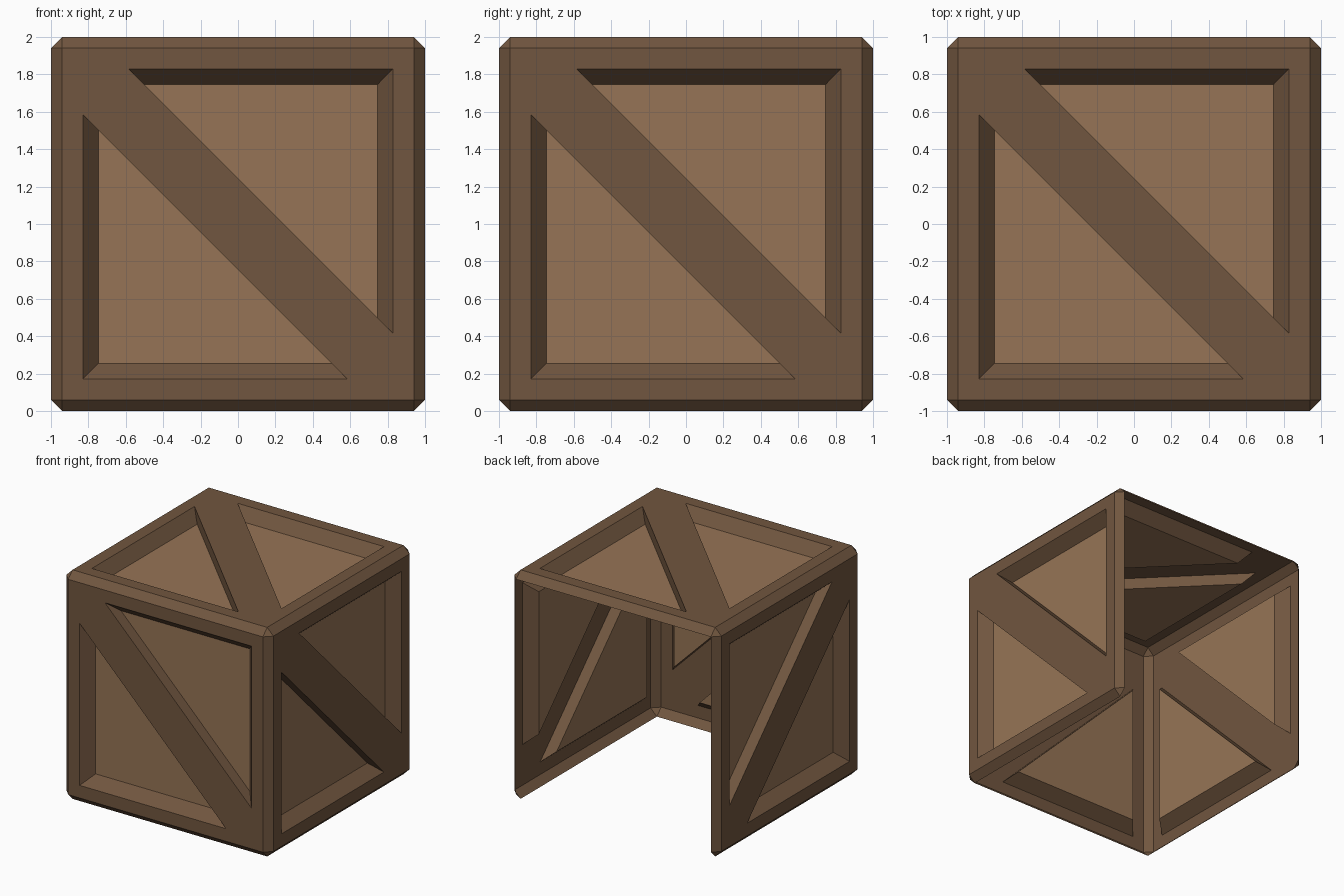
import bpy, bmesh
from mathutils import Vector

if "Cube" in bpy.data.objects:
    bpy.data.objects.remove(bpy.data.objects["Cube"])

CH, DEPTH = 0.06, 0.10          # edge chamfer, recess depth
E, R, S, T = 1 - CH, 0.83, 0.085, 0.585   # frame edge, recess edge, wall slope run, diagonal end


def material(name, color):
    m = bpy.data.materials.new(name)
    m.diffuse_color = (*color, 1)
    m.use_nodes = True
    m.node_tree.nodes["Principled BSDF"].inputs["Base Color"].default_value = m.diffuse_color
    return m


FRAME = material("frame_wood", (0.165, 0.093, 0.050))
BOARD = material("board_wood", (0.305, 0.175, 0.092))


def finish(bm, name):
    me = bpy.data.meshes.new(name)
    bm.to_mesh(me)
    bm.free()
    me.materials.append(FRAME)
    me.materials.append(BOARD)
    ob = bpy.data.objects.new(name, me)
    bpy.context.collection.objects.link(ob)
    return ob


def side_panel(name, u, v, n):
    """Square frame with a diagonal brace and two sunken triangular boards."""
    u, v, n = Vector(u), Vector(v), Vector(n)
    flip = u.cross(v).dot(n) < 0
    bm = bmesh.new()

    def face(pts, mat=0):
        vs = [bm.verts.new(Vector((0, 0, 1)) + u * a + v * b + n * (1 - d)) for a, b, d in pts]
        f = bm.faces.new(vs[::-1] if flip else vs)
        f.material_index = mat

    # frame strips and brace; s = 1 upper-right half, s = -1 lower-left half
    tl, br = (-E, E, 0), (E, -E, 0)
    brace = []
    for s in (1, -1):
        start, end = (tl, br) if s == 1 else (br, tl)
        corner = (s * E, s * E, 0)
        rim = [(-s * T, s * R, 0), (s * R, s * R, 0), (s * R, -s * T, 0)]
        i = R - S
        base = [(-s * (T - S), s * i, DEPTH), (s * i, s * i, DEPTH), (s * i, -s * (T - S), DEPTH)]
        face([start, rim[0], rim[1], corner])
        face([corner, rim[1], rim[2], end])
        for k in range(3):                       # recess walls
            j = (k + 1) % 3
            face([rim[k], base[k], base[j], rim[j]])
        face(base[::-1], 1)                      # sunken board
        brace += [start, rim[0], rim[2]]
    face(brace[::-1])
    bmesh.ops.remove_doubles(bm, verts=bm.verts, dist=1e-4)
    return finish(bm, name)


# chamfered edges: bevelled cube without its six sides and the open back-bottom edge
bm = bmesh.new()
bmesh.ops.create_cube(bm, size=2)
bmesh.ops.translate(bm, verts=bm.verts, vec=(0, 0, 1))
bmesh.ops.bevel(bm, geom=bm.edges[:], offset=CH, segments=1, affect='EDGES', profile=0.5)
bm.normal_update()
drop = [f for f in bm.faces if f.calc_area() > 1 or
        (abs(f.normal.x) < 0.1 and f.normal.y > 0.5 and f.normal.z < -0.5)]
bmesh.ops.delete(bm, geom=drop, context='FACES')
finish(bm, "chamfered_edges")

# four closed sides; back and bottom stay open
side_panel("front_panel", (1, 0, 0), (0, 0, 1), (0, -1, 0))
side_panel("right_panel", (0, 1, 0), (0, 0, 1), (1, 0, 0))
side_panel("left_panel", (0, 1, 0), (0, 0, 1), (-1, 0, 0))
side_panel("top_panel", (1, 0, 0), (0, 1, 0), (0, 0, 1))
